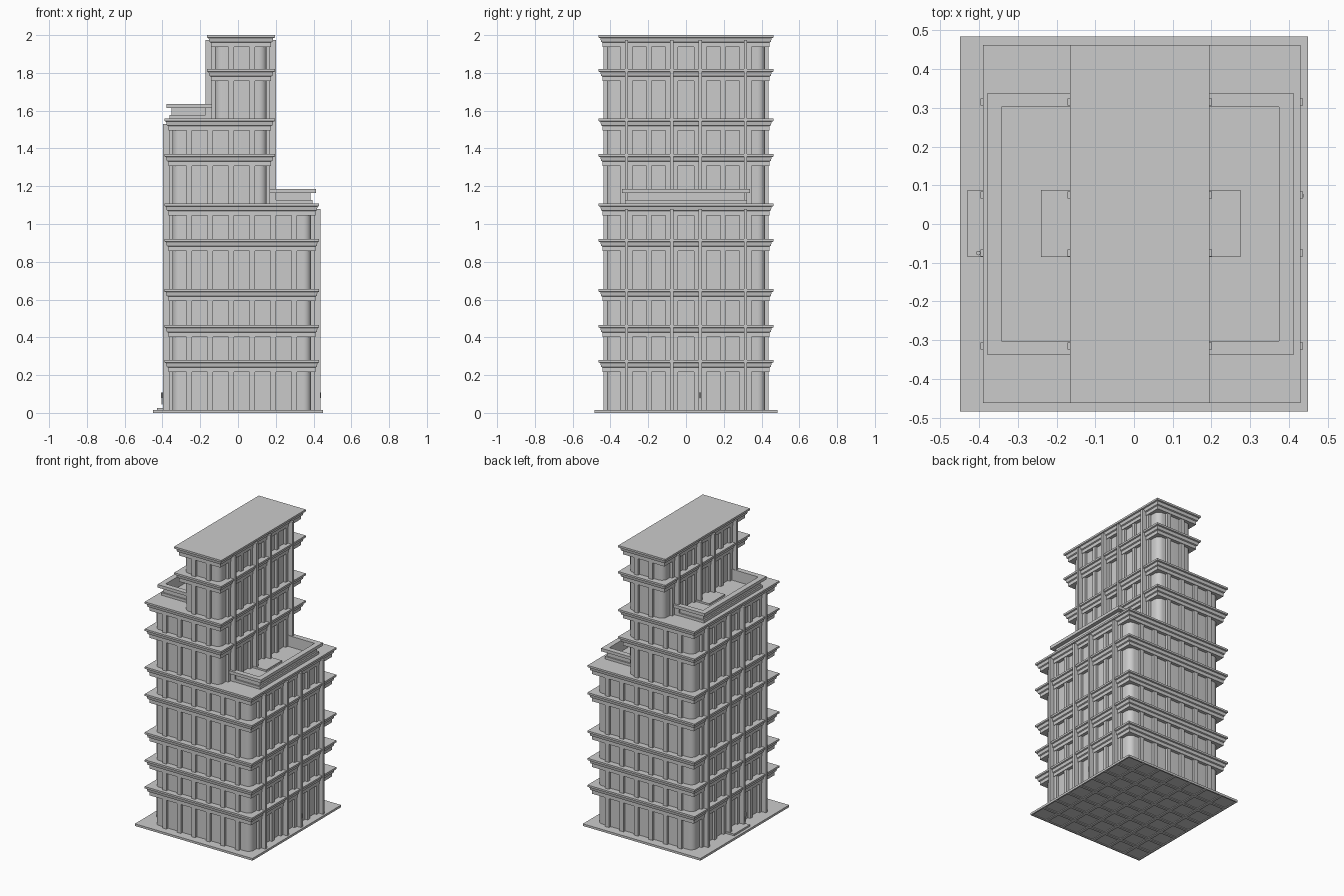
import bpy
import bmesh

if "Cube" in bpy.data.objects:
    bpy.data.objects.remove(bpy.data.objects["Cube"])

grey = bpy.data.materials.new("stone_grey")
grey.use_nodes = True
COLOUR = (0.6, 0.6, 0.6, 1)
grey.diffuse_color = COLOUR
grey.node_tree.nodes["Principled BSDF"].inputs["Base Color"].default_value = COLOUR


def finish(name, bm):
    bmesh.ops.recalc_face_normals(bm, faces=bm.faces)
    mesh = bpy.data.meshes.new(name)
    bm.to_mesh(mesh)
    bm.free()
    mesh.materials.append(grey)
    obj = bpy.data.objects.new(name, mesh)
    bpy.context.collection.objects.link(obj)
    return obj


def add_box(bm, x, y, z):
    """Box between pairs of limits, given in any order."""
    x, y, z = sorted(x), sorted(y), sorted(z)
    verts = bmesh.ops.create_cube(bm, size=1)["verts"]
    for v in verts:
        v.co = [lim[0] if c < 0 else lim[1] for c, lim in zip(v.co, (x, y, z))]
    return verts


def add_loft(bm, x, y, profile):
    """Stack of rectangles grown outward by each (out, z) of the profile."""
    rings = []
    for out, z in profile:
        a, b, c, d = x[0] - out, x[1] + out, y[0] - out, y[1] + out
        rings.append([bm.verts.new((*p, z)) for p in ((a, c), (b, c), (b, d), (a, d))])
    for low, high in zip(rings, rings[1:]):
        for i in range(4):
            j = (i + 1) % 4
            bm.faces.new((low[i], low[j], high[j], high[i]))
    bm.faces.new(rings[0])
    bm.faces.new(rings[-1])


GROUND = 0.015
DEPTH = 0.4375          # front and back pier plane
RECESS = 0.018          # windows behind the piers
CORNICE = [(0.004, -0.063), (0.004, -0.04), (0.012, -0.036),
           (0.016, -0.016), (0.025, -0.013), (0.025, 0)]
LEFT, RIGHT, TOWER = -0.365, 0.405, (-0.14, 0.17)
MIDDLE = (LEFT + RIGHT) / 2
BAY = 0.111

# Each storey group: name, x limits, bottom, cornice tops
BLOCKS = [
    ("lower_block", (LEFT, RIGHT), GROUND, (0.28, 0.465, 0.655, 0.92, 1.108)),
    ("middle_block", (LEFT, TOWER[1]), 1.108, (1.37, 1.558)),
    ("tower", TOWER, 1.558, (1.82, 2.0)),
]

for name, x, bottom, tops in BLOCKS:
    top = tops[-1]
    # Recessed window wall with rounded corners
    bm = bmesh.new()
    add_box(bm, (x[0] + RECESS, x[1] - RECESS),
            (RECESS - DEPTH, DEPTH - RECESS), (bottom - 0.01, top - 0.01))
    upright = [e for e in bm.edges if abs(e.verts[0].co.z - e.verts[1].co.z) > 0.1]
    bmesh.ops.bevel(bm, geom=upright, offset=0.04, segments=6, profile=0.5,
                    affect='EDGES')
    wall = finish(name + "_window_wall", bm)
    bpy.ops.object.select_all(action='DESELECT')
    wall.select_set(True)
    bpy.context.view_layer.objects.active = wall
    bpy.ops.object.shade_smooth_by_angle()

    # Piers on all four sides
    bm = bmesh.new()
    for k in range(-3, 3):
        px = MIDDLE + BAY * (k + 0.5)
        if x[0] + 0.05 < px < x[1] - 0.05:
            for s in (-1, 1):
                add_box(bm, (px - 0.015, px + 0.015),
                        (s * (DEPTH - 0.05), s * DEPTH), (bottom, top - 0.02))
    for s, face in ((-1, x[0]), (1, x[1])):
        for m in (-1, 1):
            for py, half in ((0.075, 0.033), (0.195, 0.013), (0.315, 0.033)):
                add_box(bm, (face - s * 0.05, face),
                        (m * py - half, m * py + half), (bottom, top - 0.02))
    finish(name + "_piers", bm)

    # Stepped cornice over every floor
    bm = bmesh.new()
    for z in tops:
        add_loft(bm, x, (-DEPTH, DEPTH), [(o, z + dz) for o, dz in CORNICE])
    finish(name + "_cornices", bm)

# Slim strips up the side walls, passing over the cornices
bm = bmesh.new()
for face, s, low, high in ((LEFT, -1, GROUND, 1.53), (RIGHT, 1, GROUND, 1.08),
                           (TOWER[0], -1, 1.558, 1.975), (TOWER[1], 1, 1.108, 1.975)):
    for py in (-0.315, -0.075, 0.075, 0.315):
        add_box(bm, (face - s * 0.01, face + s * 0.032),
                (py - 0.009, py + 0.009), (low, high))
finish("side_strips", bm)


def terrace(name, wall_x, inner_x, s, z):
    """Three-sided parapet with a wide coping, open to the tower."""
    bm = bmesh.new()
    inner_y = 0.302
    for thick, low, high in ((0.02, 0, 0.018), (0.01, 0.018, 0.055), (0.037, 0.055, 0.076)):
        outer_x, outer_y = inner_x + s * thick, inner_y + thick
        add_box(bm, (inner_x, outer_x), (-outer_y, outer_y), (z + low, z + high))
        for m in (-1, 1):
            add_box(bm, (wall_x, inner_x), (m * inner_y, m * outer_y), (z + low, z + high))
    finish(name + "_parapet", bm)


terrace("left_terrace", TOWER[1] - 0.01, 0.375, 1, 1.108)
terrace("right_terrace", TOWER[0] + 0.01, -0.342, -1, 1.558)

# Door steps
bm = bmesh.new()
for x, z in (((0.15, 0.275), 1.108), ((-0.24, -0.12), 1.558), ((-0.43, -0.35), GROUND)):
    add_box(bm, x, (-0.085, 0.088), (z, z + 0.012))
finish("door_steps", bm)

# Wall lamps beside the side doors
bm = bmesh.new()
for x, y in ((-0.402, -0.075), (0.434, 0.073)):
    for radius, low, high in ((0.003, 0.045, 0.08), (0.006, 0.08, 0.108)):
        geo = bmesh.ops.create_cone(bm, cap_ends=True, segments=10, radius1=radius,
                                    radius2=radius, depth=high - low)
        bmesh.ops.translate(bm, verts=geo["verts"], vec=(x, y, (low + high) / 2))
finish("door_lamps", bm)

# Ground slab with a grid of sunken panels underneath
bm = bmesh.new()
add_box(bm, (-0.45, 0.45), (-0.485, 0.485), (0.006, GROUND))
finish("ground_slab", bm)

bm = bmesh.new()
bmesh.ops.create_grid(bm, x_segments=7, y_segments=8, size=1)
for v in bm.verts:
    v.co.x *= 0.45
    v.co.y *= 0.485
for f in bm.faces:
    f.normal_flip()
panels = bm.faces[:]
border = [e for e in bm.edges if e.is_boundary]
skirt = bmesh.ops.extrude_edge_only(bm, edges=border)["geom"]
for v in skirt:
    if isinstance(v, bmesh.types.BMVert):
        v.co.z = 0.006
bm.normal_update()
bmesh.ops.inset_individual(bm, faces=panels, thickness=0.014)
bmesh.ops.inset_individual(bm, faces=panels, thickness=0.001, depth=-0.005)
finish("slab_underside", bm)
